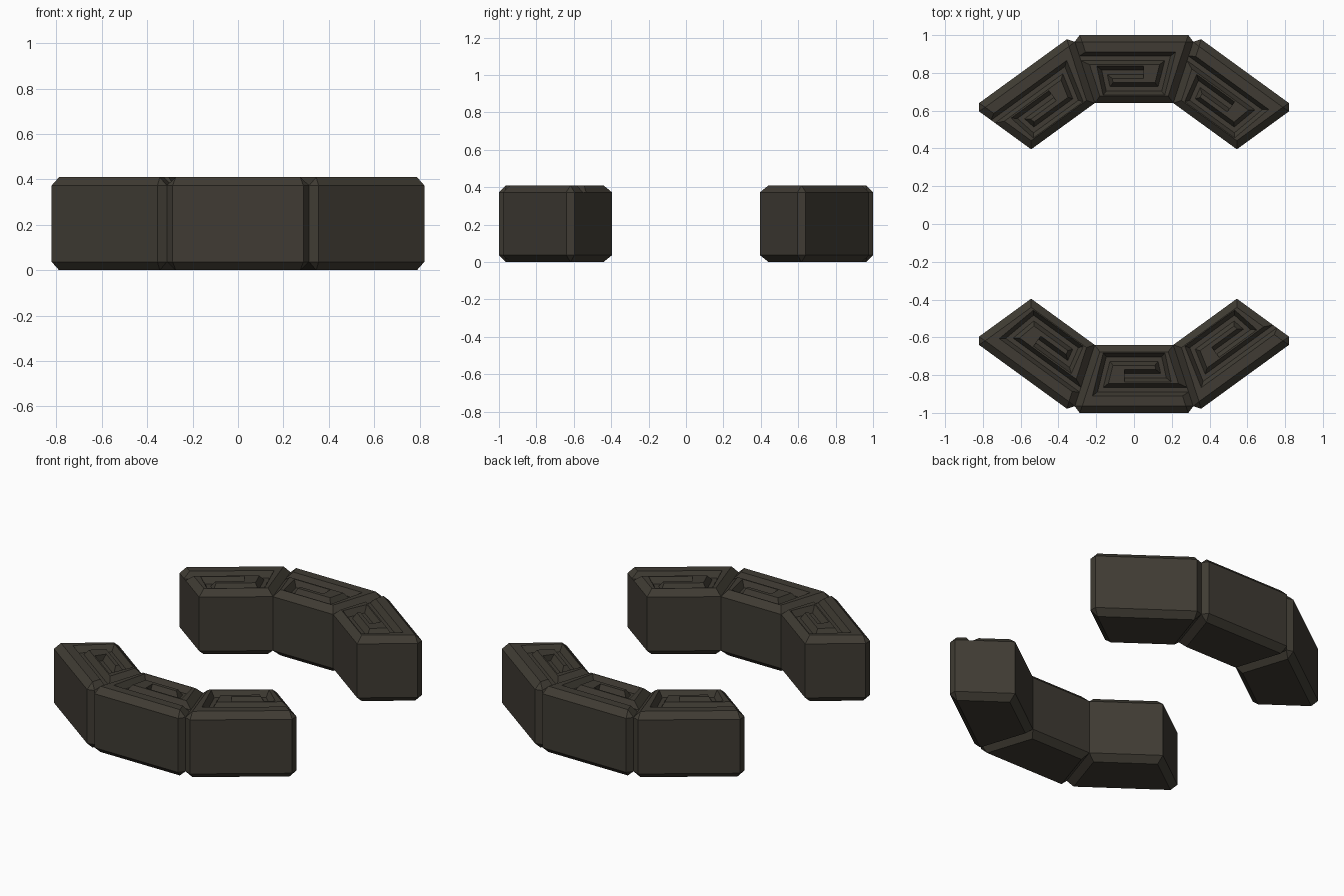
import bpy, bmesh, math
from mathutils import Vector

if "Cube" in bpy.data.objects:
    bpy.data.objects.remove(bpy.data.objects["Cube"])

H = 0.41
T = math.tan(math.radians(18))
stone = bpy.data.materials.new("dark_stone")
stone.diffuse_color = (0.05, 0.044, 0.033, 1)
stone.use_nodes = True
stone.node_tree.nodes["Principled BSDF"].inputs["Base Color"].default_value = stone.diffuse_color


def make_object(name, bm):
    bmesh.ops.recalc_face_normals(bm, faces=bm.faces)
    me = bpy.data.meshes.new(name)
    bm.to_mesh(me)
    bm.free()
    ob = bpy.data.objects.new(name, me)
    bpy.context.collection.objects.link(ob)
    return ob


# wedge block: one side of a ten-sided ring, chamfered except the inner uprights
def wedge():
    bm = bmesh.new()
    pts = [(-T, 1.0), (T, 1.0), (0.64 * T, 0.64), (-0.64 * T, 0.64)]
    face = bm.faces.new([bm.verts.new((x, y, 0)) for x, y in pts])
    ext = bmesh.ops.extrude_face_region(bm, geom=[face])
    bmesh.ops.translate(bm, vec=(0, 0, H),
                        verts=[v for v in ext["geom"] if isinstance(v, bmesh.types.BMVert)])
    bmesh.ops.recalc_face_normals(bm, faces=bm.faces)
    edges = []
    for e in bm.edges:
        a, b = (v.co for v in e.verts)
        upright = abs(a.z - b.z) > 0.1
        if not (upright and a.y < 0.8):
            edges.append(e)
    bmesh.ops.bevel(bm, geom=edges, offset=0.037, segments=1, affect='EDGES')
    return make_object("stone_block", bm)


# spiral groove: trapezoid section swept along a mitred path
def groove():
    path = [Vector(p) for p in [(-0.36, 0.877), (0.178, 0.877), (0.137, 0.715),
                                (-0.137, 0.715), (-0.156, 0.803), (0.05, 0.803)]]
    section = [(-0.033, H + 0.03), (-0.033, H), (-0.012, H - 0.038),
               (0.012, H - 0.038), (0.033, H), (0.033, H + 0.03)]
    bm = bmesh.new()
    rings = []
    for i, p in enumerate(path):
        dirs = []
        if i > 0:
            dirs.append((p - path[i - 1]).normalized())
        if i < len(path) - 1:
            dirs.append((path[i + 1] - p).normalized())
        normals = [Vector((-d.y, d.x)) for d in dirs]
        m = sum(normals, Vector((0, 0))).normalized()
        m /= m.dot(normals[0])
        rings.append([bm.verts.new((p.x + m.x * s, p.y + m.y * s, z)) for s, z in section])
    n = len(section)
    for a, b in zip(rings, rings[1:]):
        for k in range(n):
            bm.faces.new((a[k], a[(k + 1) % n], b[(k + 1) % n], b[k]))
    bm.faces.new(rings[0])
    bm.faces.new(rings[-1])
    return make_object("groove_cutter", bm)


block = wedge()
cutter = groove()
cutter.hide_render = True
mod = block.modifiers.new("groove", 'BOOLEAN')
mod.operation = 'DIFFERENCE'
mod.solver = 'EXACT'
mod.object = cutter
bpy.context.view_layer.update()
mesh = bpy.data.meshes.new_from_object(
    block.evaluated_get(bpy.context.evaluated_depsgraph_get()))
mesh.materials.clear()
mesh.materials.append(stone)
bpy.data.objects.remove(block)
bpy.data.objects.remove(cutter)

# two arcs of three blocks each
for side, base in (("back", 0), ("front", 180)):
    for k, part in ((-1, "a"), (0, "b"), (1, "c")):
        ob = bpy.data.objects.new(f"{side}_block_{part}", mesh)
        ob.rotation_euler.z = math.radians(base + 36 * k)
        bpy.context.collection.objects.link(ob)
